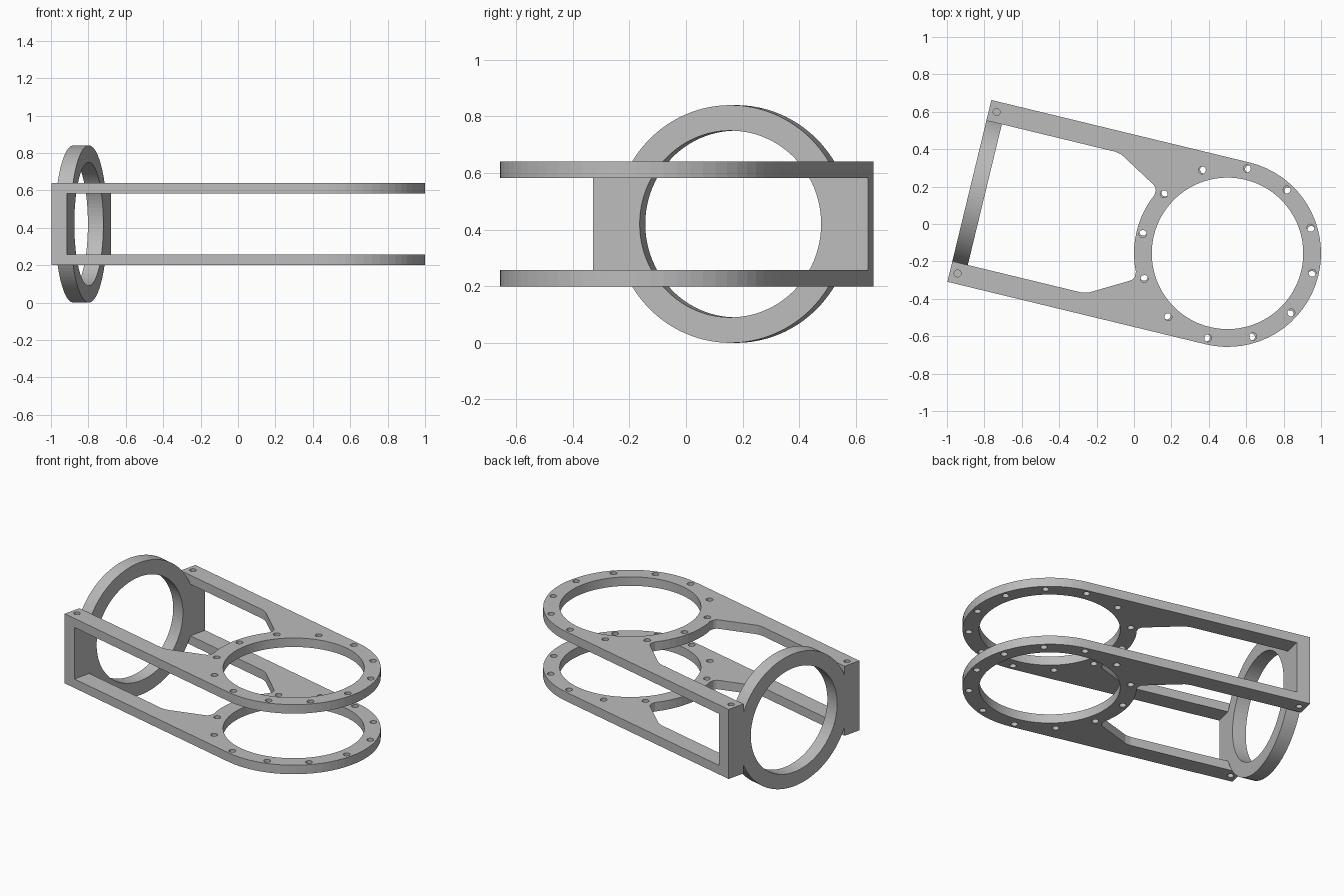
import bpy, bmesh
from math import sin, cos, pi, radians, atan2, sqrt
from mathutils import Matrix

cube = bpy.data.objects.get("Cube")
if cube:
    bpy.data.objects.remove(cube, do_unlink=True)

HALF_W, ARM_IN = 0.5, 0.387         # outer and inner edge of the arms
BACK, WALL = -1.42, 0.085           # end of the arms, thickness of the end frame
MID_Z, PLATE = 0.42, 0.057          # centre height, plate thickness
END_R, END_HOLE = 0.42, 0.33        # upright ring
GAP = sqrt(END_R ** 2 - ARM_IN ** 2)  # half distance between the plates

# The plate ring's centre is the local origin; the arms run along local -x
PLACE = Matrix.Translation((0.5, -0.157, MID_Z)) @ Matrix.Rotation(radians(-13.6), 4, 'Z')

grey = bpy.data.materials.new("light grey")
grey.use_nodes = True
colour = (0.5, 0.5, 0.5, 1)
grey.diffuse_color = colour
grey.node_tree.nodes["Principled BSDF"].inputs["Base Color"].default_value = colour


def arc(r, a0, a1, n, cx=0.0, cy=0.0):
    """Points from angle a0 to a1, both ends included."""
    return [(cx + r * cos(a0 + (a1 - a0) * i / n), cy + r * sin(a0 + (a1 - a0) * i / n))
            for i in range(n + 1)]


def circle(r, n, cx=0.0, cy=0.0):
    return arc(r, 0, 2 * pi, n, cx, cy)[:-1]


def slab(name, loops, thickness, matrix):
    """Extrude a flat outline with holes and place it."""
    curve = bpy.data.curves.new(name, 'CURVE')
    curve.dimensions = '2D'
    curve.fill_mode = 'BOTH'
    curve.extrude = thickness / 2
    for pts in loops:
        spline = curve.splines.new('POLY')
        spline.points.add(len(pts) - 1)
        for p, (x, y) in zip(spline.points, pts):
            p.co = (x, y, 0, 1)
        spline.use_cyclic_u = True
    helper = bpy.data.objects.new(name + " outline", curve)
    bpy.context.collection.objects.link(helper)
    bpy.context.view_layer.update()
    dg = bpy.context.evaluated_depsgraph_get()
    mesh = bpy.data.meshes.new_from_object(helper.evaluated_get(dg))
    bpy.data.objects.remove(helper, do_unlink=True)
    bm = bmesh.new()
    bm.from_mesh(mesh)
    bmesh.ops.remove_doubles(bm, verts=bm.verts, dist=1e-5)
    bmesh.ops.recalc_face_normals(bm, faces=bm.faces)
    for f in bm.faces:
        f.smooth = False
    bm.to_mesh(mesh)
    bm.free()
    mesh.transform(PLACE @ matrix)
    mesh.materials.clear()
    mesh.materials.append(grey)
    obj = bpy.data.objects.new(name, mesh)
    bpy.context.collection.objects.link(obj)
    return obj


# Plate outline: two arms, webs with a small fillet, and the big ring
web = [(BACK, ARM_IN), (-0.71, ARM_IN), (-0.675, 0.38), (-0.475, 0.266),
       (-0.46, 0.255), (-0.452, 0.238)]
a = radians(155)
outline = ([(BACK, HALF_W)] + arc(HALF_W, pi / 2, -pi / 2, 32) + [(BACK, -HALF_W)]
           + [(x, -y) for x, y in web] + arc(HALF_W, 2 * pi - a, a, 10) + web[::-1])

for name, side in (("top_plate", 1), ("bottom_plate", -1)):
    holes = [circle(0.405, 96)]
    for i in range(12):
        t = i * pi / 6 + radians(0.6) * side
        holes.append(circle(0.02, 16, 0.465 * cos(t), 0.465 * sin(t)))
    for s in (1, -1):
        holes.append(circle(0.019, 16, BACK + WALL / 2, s * (ARM_IN + HALF_W) / 2))
    slab(name, [outline] + holes, PLATE,
         Matrix.Translation((0, 0, side * (GAP + PLATE / 2))))

# End frame: upright ring merged with the two corner posts
b = atan2(GAP, ARM_IN)
frame = (arc(END_R, b, pi - b, 48) + [(-HALF_W, GAP), (-HALF_W, -GAP)]
         + arc(END_R, pi + b, 2 * pi - b, 48) + [(HALF_W, -GAP), (HALF_W, GAP)])
upright = Matrix(((0, 0, 1, BACK + WALL / 2), (1, 0, 0, 0), (0, 1, 0, 0), (0, 0, 0, 1)))
slab("end_frame", [frame, circle(END_HOLE, 96)], WALL, upright)
